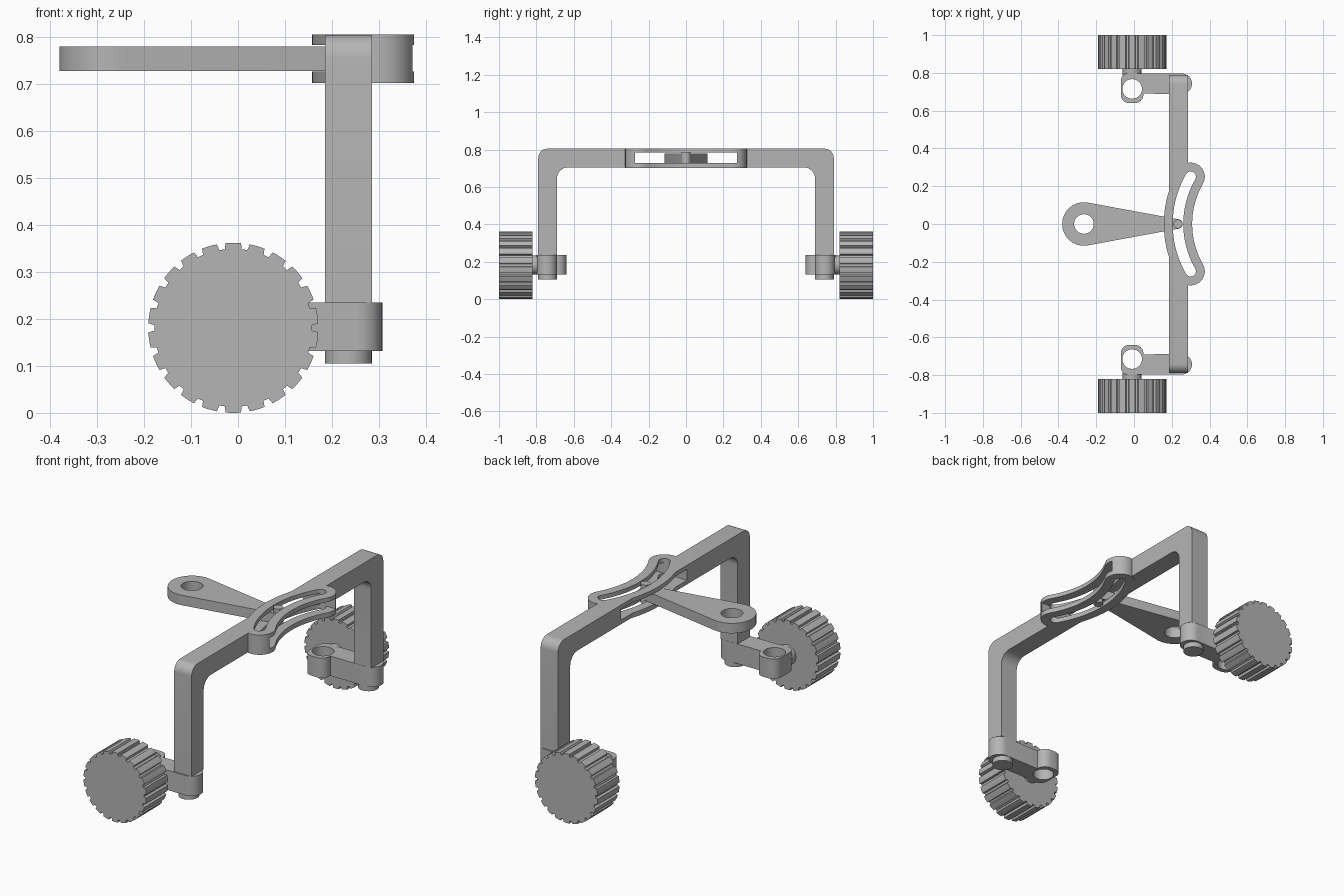
import bpy, bmesh, math

cube = bpy.data.objects.get("Cube")
if cube:
    bpy.data.objects.remove(cube, do_unlink=True)

grey = bpy.data.materials.new("plain grey")
grey.use_nodes = True
colour = (0.46, 0.46, 0.46, 1)
grey.diffuse_color = colour
grey.node_tree.nodes["Principled BSDF"].inputs["Base Color"].default_value = colour


def arc(cx, cy, r, start, end, n=12):
    angles = [math.radians(start + (end - start) * i / n) for i in range(n + 1)]
    return [(cx + r * math.cos(a), cy + r * math.sin(a)) for a in angles]


def circle(cx, cy, r, n=32):
    return arc(cx, cy, r, 0, 360, n)[:-1]


def prism(name, outline, axis, low, high):
    """Extrude a 2D outline along one axis."""
    place = {"x": lambda a, b, h: (h, a, b),
             "y": lambda a, b, h: (a, h, b),
             "z": lambda a, b, h: (a, b, h)}[axis]
    bm = bmesh.new()
    bottom = [bm.verts.new(place(a, b, low)) for a, b in outline]
    top = [bm.verts.new(place(a, b, high)) for a, b in outline]
    bm.faces.new(bottom)
    bm.faces.new(top)
    for i in range(len(outline)):
        j = (i + 1) % len(outline)
        bm.faces.new((bottom[i], bottom[j], top[j], top[i]))
    bmesh.ops.recalc_face_normals(bm, faces=bm.faces)
    mesh = bpy.data.meshes.new(name)
    bm.to_mesh(mesh)
    bm.free()
    mesh.materials.append(grey)
    obj = bpy.data.objects.new(name, mesh)
    bpy.context.collection.objects.link(obj)
    return obj


def select(obj):
    bpy.ops.object.select_all(action="DESELECT")
    obj.select_set(True)
    bpy.context.view_layer.objects.active = obj


def combine(obj, other, operation):
    """Apply a boolean and remove the second object."""
    mod = obj.modifiers.new("boolean", "BOOLEAN")
    mod.operation, mod.object, mod.solver = operation, other, "EXACT"
    select(obj)
    bpy.ops.object.modifier_apply(modifier=mod.name)
    bpy.data.objects.remove(other, do_unlink=True)


def finish(obj):
    select(obj)
    bpy.ops.object.shade_smooth_by_angle(angle=math.radians(30))


# Arched frame with rounded corners
half = (arc(0.74, 0.755, 0.05, 90, 0, 8) + [(0.79, 0.235), (0.69, 0.235)]
        + arc(0.63, 0.645, 0.06, 0, 90, 8))
frame = prism("frame", half + [(-y, z) for y, z in reversed(half)], "x", 0.185, 0.285)


# Curved slotted guide in the middle of the frame
def curved_band(name, w, low, high):
    cx, r, spread = 0.733, 0.5, 30
    ends = [(cx - r * math.cos(math.radians(spread)), s * r / 2) for s in (-1, 1)]
    outline = (arc(cx, 0, r + w, 150, 210, 32)[:-1]
               + arc(*ends[0], w, 210, 390, 16)[:-1]
               + arc(cx, 0, r - w, 210, 150, 32)[:-1]
               + arc(*ends[1], w, 330, 510, 16)[:-1])
    return prism(name, outline, "z", low, high)


combine(frame, curved_band("guide", 0.075, 0.702, 0.805), "UNION")
combine(frame, curved_band("slot", 0.028, 0.6, 0.9), "DIFFERENCE")
window = [(-0.272, 0.727), (0.272, 0.727), (0.272, 0.783), (-0.272, 0.783)]
combine(frame, prism("window", window, "x", 0.1, 0.5), "DIFFERENCE")
finish(frame)

# Tapered steering arm with its pivot hole and guide pin
arm = prism("steering_arm",
            arc(-0.265, 0, 0.115, 79.6, 280.4, 32) + arc(0.233, 0, 0.025, -79.6, 79.6),
            "z", 0.728, 0.78)
combine(arm, prism("pivot_hole", circle(-0.265, 0, 0.052), "z", 0.6, 0.9), "DIFFERENCE")
combine(arm, prism("guide_pin", circle(0.233, 0, 0.024), "z", 0.705, 0.803), "UNION")
finish(arm)

# Grooved wheel outline
GROOVES = 22
step = 360 / GROOVES
wheel_outline = []
for i in range(GROOVES):
    a = 90 + step * (i + 0.5)
    wheel_outline += arc(-0.01, 0.181, 0.168, a - 2, a + 2, 2)
    wheel_outline += arc(-0.01, 0.181, 0.181, a + 3, a + step - 3, 4)

for side, s in (("front", -1), ("back", 1)):
    # Wheel and axle
    finish(prism(side + "_wheel", wheel_outline, "y", s * 0.82, s))
    finish(prism(side + "_axle", circle(-0.01, 0.183, 0.051), "y", s * 0.785, s * 0.83))

    # Knuckle: link to the frame leg and a rounded eye with a vertical hole
    link = [(0, 0.69), *arc(0.253, 0.743, 0.054, -90, 90, 16), (0, 0.797)]
    eye = (arc(0.005, 0.755, 0.045, 0, 90, 6) + arc(-0.025, 0.755, 0.045, 90, 180, 6)
           + arc(-0.025, 0.685, 0.045, 180, 270, 6) + arc(0.005, 0.685, 0.045, 270, 360, 6))
    knuckle = prism(side + "_knuckle", [(x, s * y) for x, y in link], "z", 0.132, 0.235)
    combine(knuckle, prism("eye", [(x, s * y) for x, y in eye], "z", 0.132, 0.235), "UNION")
    combine(knuckle, prism("eye_hole", circle(-0.01, s * 0.715, 0.052), "z", 0, 0.4),
            "DIFFERENCE")
    finish(knuckle)

    # Peg under the frame leg
    finish(prism(side + "_peg", circle(0.235, s * 0.74, 0.05), "z", 0.105, 0.23))
